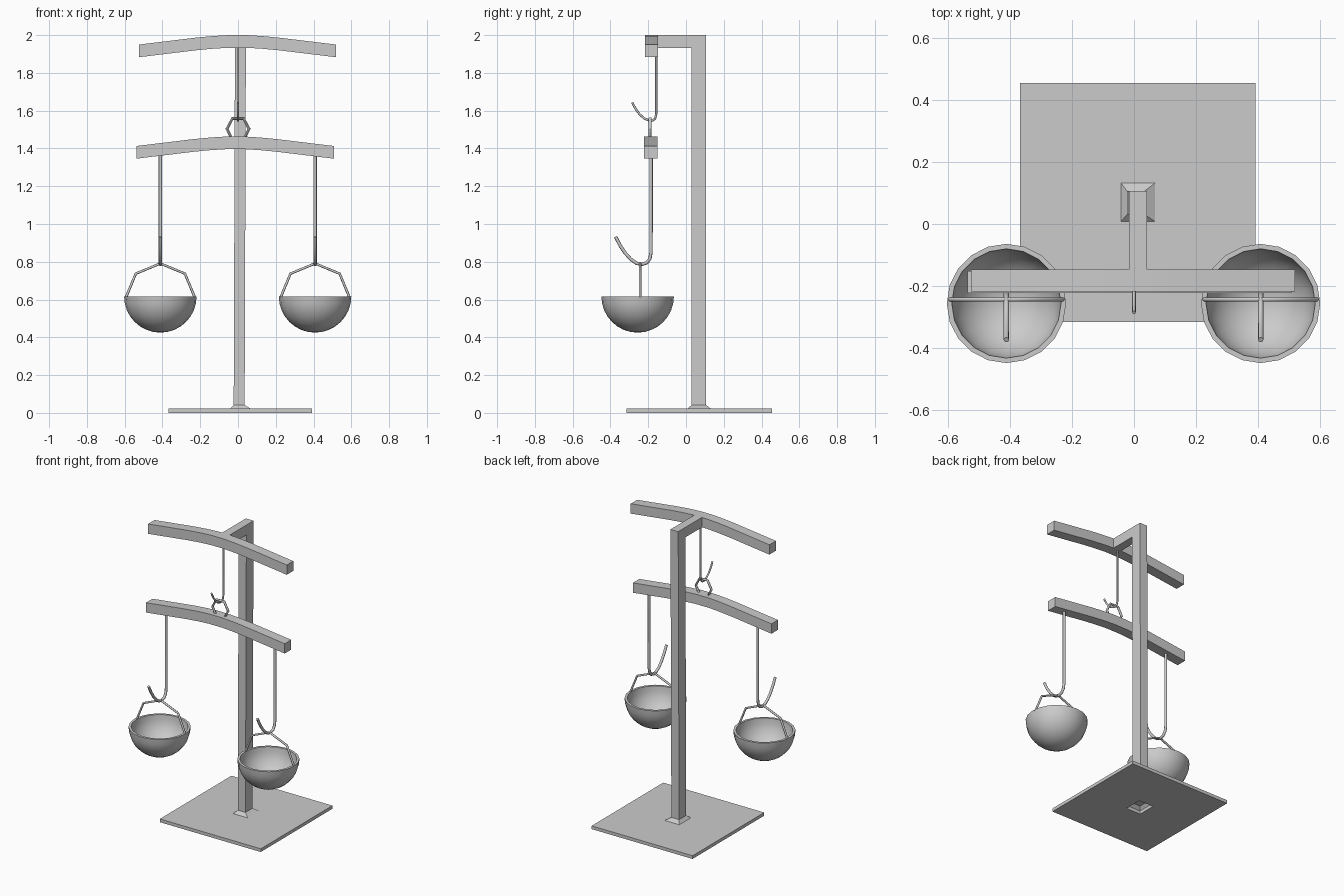
import bpy, bmesh, math
from mathutils import Vector

if "Cube" in bpy.data.objects:
    bpy.data.objects.remove(bpy.data.objects["Cube"])


def make(name, verts, faces, smooth=None):
    me = bpy.data.meshes.new(name)
    me.from_pydata(verts, [], faces)
    bm = bmesh.new()
    bm.from_mesh(me)
    bmesh.ops.recalc_face_normals(bm, faces=bm.faces)
    bm.to_mesh(me)
    bm.free()
    ob = bpy.data.objects.new(name, me)
    bpy.context.collection.objects.link(ob)
    if smooth:
        soften(ob, smooth)
    return ob


def soften(ob, angle):
    bpy.ops.object.select_all(action='DESELECT')
    ob.select_set(True)
    bpy.context.view_layer.objects.active = ob
    bpy.ops.object.shade_smooth_by_angle(angle=math.radians(angle))


def rect(x0, x1, y0, y1, z):
    return [(x0, y0, z), (x1, y0, z), (x1, y1, z), (x0, y1, z)]


def loft(name, loops, closed=False, smooth=None):
    n = len(loops[0])
    m = len(loops)
    faces = []
    for i in range(m if closed else m - 1):
        a, b = i * n, ((i + 1) % m) * n
        faces += [(a + j, a + (j + 1) % n, b + (j + 1) % n, b + j) for j in range(n)]
    return make(name, [v for l in loops for v in l], faces, smooth)


def prism(name, profile, to_a, to_b, smooth=None):
    n = len(profile)
    verts = [to_a(p) for p in profile] + [to_b(p) for p in profile]
    faces = [tuple(range(n)), tuple(range(2 * n - 1, n - 1, -1))]
    faces += [(i, (i + 1) % n, n + (i + 1) % n, n + i) for i in range(n)]
    return make(name, verts, faces, smooth)


def wire(name, pts, radius, cyclic=False, smooth=True, res=2):
    cu = bpy.data.curves.new(name, 'CURVE')
    cu.dimensions = '3D'
    cu.bevel_depth = radius
    cu.bevel_resolution = res
    cu.use_fill_caps = True
    sp = cu.splines.new('POLY')
    sp.points.add(len(pts) - 1)
    for p, co in zip(sp.points, pts):
        p.co = (*co, 1)
    sp.use_cyclic_u = cyclic
    ob = bpy.data.objects.new(name, cu)
    bpy.context.collection.objects.link(ob)
    bpy.ops.object.select_all(action='DESELECT')
    ob.select_set(True)
    bpy.context.view_layer.objects.active = ob
    bpy.ops.object.convert(target='MESH')
    ob = bpy.context.object
    soften(ob, 50)
    return ob


# Base plate with a square hole under the hollow foot
outer = (-0.368, 0.392, -0.315, 0.455)
inner = (-0.042, 0.068, 0.008, 0.132)
loft("base_plate", [rect(*inner, 0), rect(*outer, 0), rect(*outer, 0.022), rect(*inner, 0.022)], closed=True)
loft("foot_collar", [rect(*inner, 0.022), rect(-0.023, 0.035, 0.03, 0.107, 0.042)])

# Post and forward arm, leaning very slightly sideways
side = [(0.03, 0.04), (0.107, 0.04), (0.107, 2.0), (-0.15, 2.0), (-0.15, 1.932), (0.03, 1.932)]
lean = lambda z: -0.007 * (1 - z / 2)
prism("post_and_arm", side,
      lambda p: (-0.016 + lean(p[1]), p[0], p[1]),
      lambda p: (0.042 + lean(p[1]), p[0], p[1]))


# Two drooping beams
def beam(name, cx, top, y0, y1):
    half = [(0.05, 0), (0.13, 0.005), (0.22, 0.0135), (0.522, 0.05)]
    drop = [(-x, d) for x, d in reversed(half)] + half
    prof = [(cx + x, top - d) for x, d in drop]
    prof += [(cx + x, top - 0.067 - d) for x, d in reversed(drop)]
    prism(name, prof, lambda p: (p[0], y0, p[1]), lambda p: (p[0], y1, p[1]), smooth=30)


beam("top_beam", -0.003, 2.0, -0.217, -0.147)
beam("balance_beam", -0.015, 1.463, -0.222, -0.152)

# Upper hook and hexagonal ring
wire("upper_hook", [(0, y, z) for y, z in [
    (-0.158, 1.95), (-0.158, 1.58), (-0.164, 1.557), (-0.177, 1.548), (-0.195, 1.548),
    (-0.22, 1.558), (-0.245, 1.58), (-0.267, 1.61), (-0.285, 1.644)]], 0.006)
wire("beam_ring", [(0.0 + 0.059 * math.cos(k * math.pi / 3), -0.19,
                    1.503 + 0.064 * math.sin(k * math.pi / 3)) for k in range(6)], 0.008, cyclic=True)

# Hanging hooks, bowls and handles on both sides
hook = [(-0.185, 1.40), (-0.185, 0.85), (-0.191, 0.817), (-0.207, 0.795), (-0.233, 0.786),
        (-0.262, 0.792), (-0.292, 0.813), (-0.322, 0.846), (-0.35, 0.888), (-0.373, 0.933)]
SEG, RINGS = 20, 8


def bowl(name, cx, cy, cz, r, t):
    verts, faces = [], []
    angles = [math.pi / 2 * k / RINGS for k in range(1, RINGS + 1)]
    rows = [(r * math.sin(a), -r * math.cos(a)) for a in angles]
    ri = r - t
    rows += [(ri * math.sin(a), -ri * math.cos(a)) for a in reversed(angles)]
    loops = [[(cx + R * math.cos(2 * math.pi * j / SEG), cy + R * math.sin(2 * math.pi * j / SEG), cz + z)
              for j in range(SEG)] for R, z in rows]
    verts = [v for l in loops for v in l] + [(cx, cy, cz - r), (cx, cy, cz - ri)]
    m = len(loops)
    for i in range(m - 1):
        for j in range(SEG):
            k = (j + 1) % SEG
            faces.append((i * SEG + j, i * SEG + k, (i + 1) * SEG + k, (i + 1) * SEG + j))
    for j in range(SEG):
        k = (j + 1) % SEG
        faces.append((m * SEG, k, j))
        faces.append((m * SEG + 1, (m - 1) * SEG + j, (m - 1) * SEG + k))
    make(name, verts, faces, smooth=40)


for label, cx in (("left", -0.411), ("right", 0.408)):
    wire(label + "_hook", [(cx, y, z) for y, z in hook], 0.009)
    bowl(label + "_bowl", cx, -0.256, 0.617, 0.192, 0.016)
    arc = [(cx + 0.184 * math.cos(k * math.pi / 4), -0.243, 0.607 + 0.184 * math.sin(k * math.pi / 4))
           for k in range(5)]
    wire(label + "_handle", arc, 0.007)
